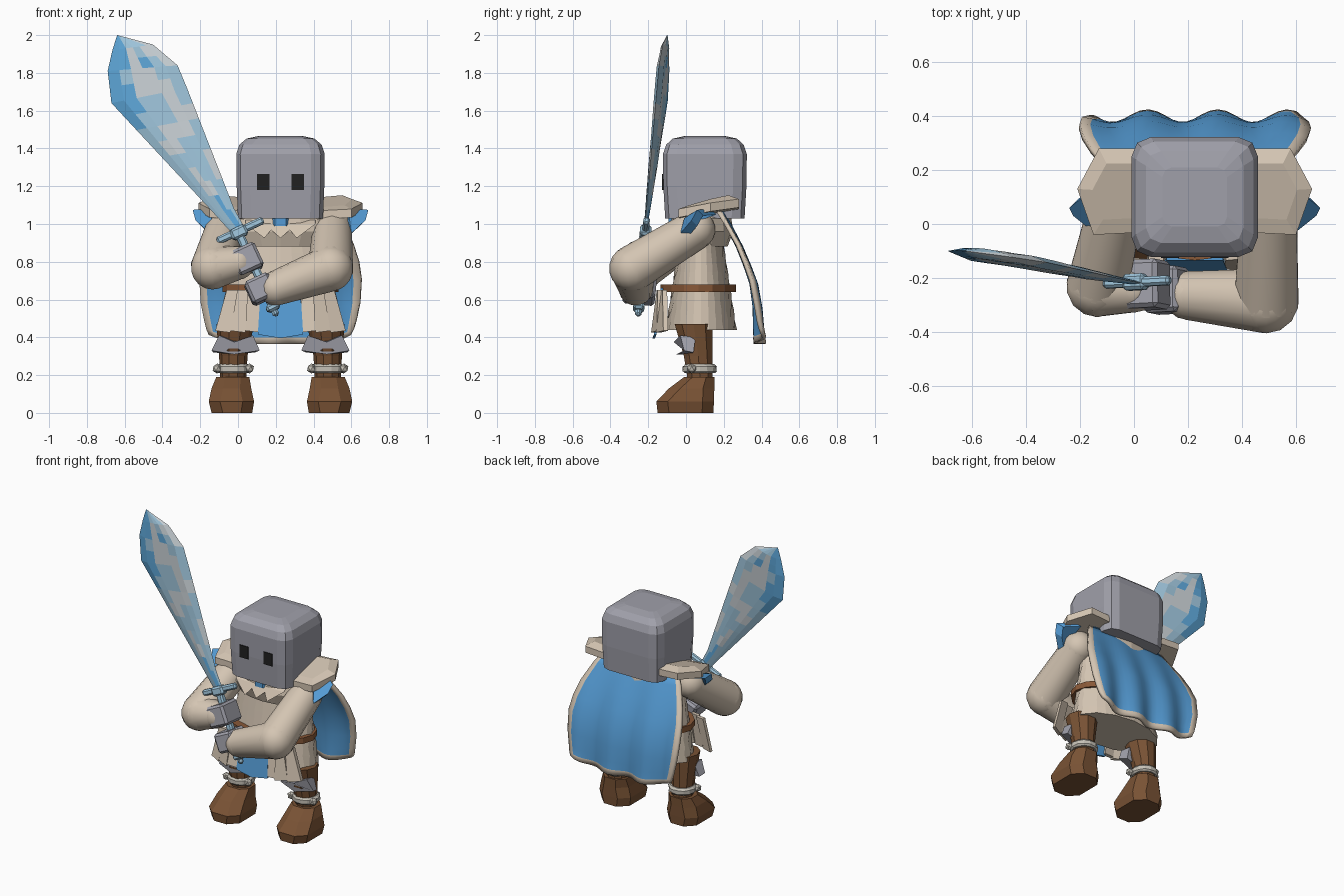
import bpy, bmesh
from math import sin, cos, pi
from mathutils import Vector, Matrix

if "Cube" in bpy.data.objects:
    bpy.data.objects.remove(bpy.data.objects["Cube"])

MID = 0.225  # body centre line


def material(name, rgb):
    m = bpy.data.materials.new(name)
    m.use_nodes = True
    m.diffuse_color = (*rgb, 1)
    m.node_tree.nodes["Principled BSDF"].inputs["Base Color"].default_value = (*rgb, 1)
    return m


CREAM = material("cream cloth", (0.66, 0.56, 0.45))
BLUE = material("blue cloth", (0.09, 0.33, 0.66))
GREY = material("grey metal", (0.35, 0.35, 0.40))
BROWN = material("brown leather", (0.19, 0.085, 0.035))
BELT = material("belt leather", (0.25, 0.10, 0.04))
FUR = material("pale fur", (0.56, 0.53, 0.47))
BLACK = material("black", (0.015, 0.015, 0.015))
DEEP = material("crystal blue", (0.11, 0.38, 0.68))
LIGHT = material("crystal light blue", (0.34, 0.55, 0.70))
PALE = material("crystal pale", (0.58, 0.63, 0.66))


def finish(name, bm, *mats, smooth=False):
    bmesh.ops.recalc_face_normals(bm, faces=bm.faces)
    me = bpy.data.meshes.new(name)
    bm.to_mesh(me)
    bm.free()
    for m in mats:
        me.materials.append(m)
    ob = bpy.data.objects.new(name, me)
    bpy.context.collection.objects.link(ob)
    if smooth:
        bpy.ops.object.select_all(action="DESELECT")
        ob.select_set(True)
        bpy.context.view_layer.objects.active = ob
        bpy.ops.object.shade_smooth_by_angle(angle=0.7)
    return ob


def mirrored(ob, name):
    bm = bmesh.new()
    bm.from_mesh(ob.data)
    for v in bm.verts:
        v.co.x = 2 * MID - v.co.x
    return finish(name, bm, *ob.data.materials)


def loft(name, rings, mat):
    bm = bmesh.new()
    loops = [[bm.verts.new(p) for p in r] for r in rings]
    n = len(loops[0])
    for a, b in zip(loops, loops[1:]):
        for i in range(n):
            bm.faces.new((a[i], a[(i + 1) % n], b[(i + 1) % n], b[i]))
    bm.faces.new(loops[0])
    bm.faces.new(loops[-1])
    return finish(name, bm, mat)


def rounded(x0, x1, y0, y1, z, c, segs=1):
    pts = []
    for k, (x, y) in enumerate([(x1 - c, y1 - c), (x0 + c, y1 - c), (x0 + c, y0 + c), (x1 - c, y0 + c)]):
        for s in range(segs + 1):
            a = (k + s / segs) * pi / 2
            pts.append((x + c * cos(a), y + c * sin(a), z))
    return pts


def oval(cx, cy, z, rx, ry, n=16, ripple=0, phase=0):
    out = []
    for i in range(n):
        k = 1 + ripple * (1 if (i + phase) % 2 else -1)
        a = 2 * pi * i / n
        out.append((cx + rx * k * cos(a), cy + ry * k * sin(a), z))
    return out


def plate(name, pts, depth, mat):
    """Flat polygon thickened along a vector."""
    return loft(name, [pts, [Vector(p) + Vector(depth) for p in pts]], mat)


def limb(name, pts, radii, mat):
    """Round joints joined by tapered tubes."""
    bm = bmesh.new()
    pts = [Vector(p) for p in pts]
    for p, r in zip(pts, radii):
        bmesh.ops.create_uvsphere(bm, u_segments=14, v_segments=9, radius=r, matrix=Matrix.Translation(p))
    for a, b, ra, rb in zip(pts, pts[1:], radii, radii[1:]):
        rot = (b - a).to_track_quat("Z", "Y").to_matrix().to_4x4()
        bmesh.ops.create_cone(bm, segments=14, radius1=ra, radius2=rb, depth=(b - a).length,
                              matrix=Matrix.Translation((a + b) / 2) @ rot)
    return finish(name, bm, mat, smooth=True)


# Helmet with eye slots
levels = [(1.03, 0.225, 0.21), (1.2, 0.232, 0.22), (1.37, 0.234, 0.222),
          (1.42, 0.218, 0.205), (1.452, 0.18, 0.17), (1.465, 0.12, 0.11)]
loft("helmet", [rounded(MID - hx, MID + hx, 0.1 - hy, 0.1 + hy, z, 0.07 * hx / 0.23, 2)
                for z, hx, hy in levels], GREY)
for side, cx in (("right", 0.133), ("left", 0.317)):
    plate(side + "_eye", [(cx - .033, -.126, 1.18), (cx + .033, -.126, 1.18),
                          (cx + .033, -.126, 1.265), (cx - .033, -.126, 1.265)], (0, .009, 0), BLACK)

# Quilted tunic, underside included
rows = 11
loft("tunic", [oval(MID, 0.08, 0.44 + 0.56 * i / rows, 0.315 - 0.065 * i / rows,
                    0.187 - 0.085 * i / rows, 28, 0.018, i) for i in range(rows + 1)], CREAM)
loft("belt", [oval(MID, 0.065, z, 0.308, 0.2) for z in (0.64, 0.68)], BELT)
loft("yoke", [oval(MID, 0.08, z, rx, ry) for z, rx, ry in
              ((0.88, 0.25, 0.14), (0.96, 0.30, 0.17), (1.03, 0.27, 0.16), (1.06, 0.18, 0.12))], CREAM)
loft("neck_scarf", [oval(MID, 0.05, z, 0.09, 0.15, 10) for z in (0.99, 1.055)], BLUE)

# Collar points
for x0, x1, tip in ((0.04, 0.2, 0.14), (0.14, 0.31, 0.225), (0.25, 0.41, 0.31)):
    plate("collar_point", [(x0, -.08, 1.0), (tip, -.125, 0.925), (x1, -.08, 1.0)], (0, .03, .02), CREAM)

# Front hanging cloth and folded skirt panels
plate("front_cloth", [(0.12, -.135, 0.66), (0.33, -.135, 0.66), (0.345, -.17, 0.415),
                      (0.225, -.178, 0.395), (0.105, -.17, 0.415)], (0, .014, 0), BLUE)
for k in range(3):
    a, b = k / 3, (k + 1) / 3
    fold = [0.0, -0.02, 0.005, 0.04]
    p = plate(f"right_skirt_panel_{k}", [
        (0.11 - .17 * a, -.135 + fold[k], 0.65), (0.11 - .17 * b, -.13 + fold[k], 0.65),
        (0.12 - .24 * b, -.16 + fold[k + 1], 0.435), (0.12 - .24 * a, -.165 + fold[k], 0.425)],
        (0, .025, 0), CREAM)
    mirrored(p, f"left_skirt_panel_{k}")

# Shoulder plates with blue tags
outline = [(0.40, 0.28), (0.58, 0.28), (0.66, 0.13), (0.60, -0.04), (0.40, -0.03)]
rings = []
for low, inset in ((0.0, 0.0), (0.045, 0.0), (0.065, 0.35)):
    rings.append([(x + (0.5 - x) * inset, y + (0.12 - y) * inset,
                   1.035 + 0.17 * y + 0.06 * (x - 0.5) + low) for x, y in outline])
pad = loft("left_shoulder_plate", rings, CREAM)
mirrored(pad, "right_shoulder_plate")
tag = plate("left_shoulder_tag", [(0.60, 0.13, 1.08), (0.59, -0.01, 1.03), (0.60, -0.03, 0.95),
                                  (0.675, 0.03, 1.02), (0.69, 0.06, 1.075)], (-.03, .03, -.03), BLUE)
mirrored(tag, "right_shoulder_tag")

# Arms
limb("left_arm", [(0.50, 0.05, 0.97), (0.49, -0.285, 0.765), (0.20, -0.265, 0.66)], [0.105, 0.122, 0.092], CREAM)
limb("right_arm", [(-0.07, 0.05, 0.97), (-0.135, -0.23, 0.77), (0.0, -0.24, 0.795)], [0.105, 0.117, 0.09], CREAM)

# Legs: boot, shin, fur cuff, knee guard
boot = loft("right_boot", [
    rounded(-.14, .075, -.15, .145, 0, .06), rounded(-.155, .085, -.157, .148, .06, .06),
    rounded(-.14, .07, -.09, .15, .13, .06), rounded(-.115, .06, -.01, .152, .19, .045)], BROWN)
shin = loft("right_shin", [oval(-.025, .075, .18, .07, .07, 10), oval(-.025, .065, .3, .075, .08, 10),
                           oval(-.015, .04, .47, .1, .105, 10)], BROWN)
cuff = loft("right_fur_cuff", [oval(-.025, .073, z, r, r, 14, .03, i) for i, (z, r) in
                               enumerate([(.21, .08), (.22, .09), (.245, .09), (.258, .078)])], FUR)
knee = loft("right_knee_guard", [
    [(-.10, .05, .40), (-.13, .04, .32), (-.02, .02, .31), (.09, .04, .32), (.08, .05, .40), (-.02, .03, .39)],
    [(-.10, -.03, .41), (-.14, -.01, .33), (-.02, -.05, .31), (.115, -.01, .33), (.08, -.03, .41), (-.02, -.065, .375)],
], GREY)
for part in (boot, shin, cuff, knee):
    mirrored(part, part.name.replace("right", "left"))
for cx in (MID - .25, MID + .25):
    for dx in (-.085, .085):
        bm = bmesh.new()
        bmesh.ops.create_icosphere(bm, subdivisions=1, radius=.027, matrix=Matrix.Translation((cx + dx, .03, .235)))
        finish("fur_tuft", bm, FUR)

# Cape: waved sheet with pale hem
profile = [(1.07, .29, .19), (1.0, .33, .225), (.88, .385, .285), (.78, .415, .325), (.68, .428, .36),
           (.55, .42, .38), (.45, .40, .385), (.40, .388, .388), (.365, .375, .39)]
cols = [0, .045] + [.045 + .91 * i / 24 for i in range(1, 25)] + [1]
bm = bmesh.new()
grid = []
for r, (z, half, y) in enumerate(profile):
    t = r / (len(profile) - 1)
    row = []
    for u in cols:
        x = MID + half * (2 * u - 1)
        edge = abs(2 * u - 1) ** 4
        row.append(bm.verts.new((x, y - .024 * t * cos(2 * pi * (x - .18) / .26) - .02 * edge * (1 - t),
                                 z + .05 * t * edge)))
    grid.append(row)
for r in range(len(grid) - 1):
    for c in range(len(cols) - 1):
        f = bm.faces.new((grid[r][c], grid[r][c + 1], grid[r + 1][c + 1], grid[r + 1][c]))
        f.material_index = int(c in (0, len(cols) - 2) or r == len(grid) - 2)
cape = finish("cape", bm, BLUE, CREAM, smooth=True)
mod = cape.modifiers.new("thickness", "SOLIDIFY")
mod.thickness = 0.022
mod.offset = 0

# Sword frame: across, depth, along the grip
along = Vector((-0.2, 0.04, 0.43)).normalized()
across = Vector((0.91, 0.05, 0.42))
across = (across - along * across.dot(along)).normalized()
frame = Matrix((across, along.cross(across), along)).transposed().to_4x4()


def on_sword(name, centre, size, mat, bevel=0.0):
    bm = bmesh.new()
    bmesh.ops.create_cube(bm, size=1, matrix=Matrix.Diagonal((*size, 1)))
    if bevel:
        bmesh.ops.bevel(bm, geom=bm.edges[:], offset=bevel, segments=1, affect="EDGES")
    bm.transform(Matrix.Translation(centre) @ frame)
    return finish(name, bm, mat)


on_sword("right_hand", (0.045, -.225, 0.81), (0.145, 0.18, 0.14), GREY, 0.015)
on_sword("left_hand", (0.12, -.245, 0.655), (0.14, 0.17, 0.13), GREY, 0.015)
on_sword("grip", (0.095, -.232, 0.755), (0.045, 0.045, 0.46), LIGHT, 0.01)
on_sword("pommel", (0.185, -.25, 0.56), (0.075, 0.06, 0.04), LIGHT, 0.012)
on_sword("pommel_tip", (0.195, -.252, 0.535), (0.035, 0.035, 0.05), LIGHT, 0.012)
on_sword("guard_block", (0.005, -.215, 0.955), (0.09, 0.06, 0.06), LIGHT, 0.012)
guard = on_sword("guard", (0.012, -.215, 0.965), (0.27, 0.035, 0.04), LIGHT, 0.01)

# Crystal blade: two ridged sides with stepped colour patches
left = [(-.04, .96), (-.14, 1.07), (-.67, 1.64), (-.69, 1.81), (-.665, 1.92), (-.64, 2.0)]
right = [(.03, .99), (-.02, 1.08), (-.27, 1.72), (-.32, 1.84), (-.45, 1.95), (-.62, 1.995)]
patches = ["lllbbl", "lllbll", "llppll", "llpllp", "lllllp", "lpplll", "llpppl", "blllpp",
           "bbllpl", "bbpppl", "blppll", "bbpblp", "bbplpp", "bblllp"]
rails = []
for i, steps in enumerate((1, 8, 2, 2, 1)):
    for s in range(steps):
        t = s / steps
        rails.append([Vector(e[i]).lerp(Vector(e[i + 1]), t) for e in (left, right)])
rails.append([Vector(left[-1]), Vector(right[-1])])
bm = bmesh.new()
for side in (-1, 1):
    grid = []
    for a, b in rails:
        row = []
        for c in range(7):
            p = a.lerp(b, c / 6)
            bulge = 0.11 * (a - b).length * (1 - abs(c / 3 - 1)) ** 0.7
            y = -.215 - .12 * p.x + .04 * (p.y - 1) + side * min(bulge, 0.02)
            row.append(bm.verts.new((p.x, y, p.y)))
        grid.append(row)
    for r, key in enumerate(patches):
        for c in range(6):
            f = bm.faces.new((grid[r][c], grid[r][c + 1], grid[r + 1][c + 1], grid[r + 1][c]))
            f.material_index = "blp".index(key[c])
bmesh.ops.remove_doubles(bm, verts=bm.verts, dist=0.0005)
finish("blade", bm, DEEP, LIGHT, PALE)
